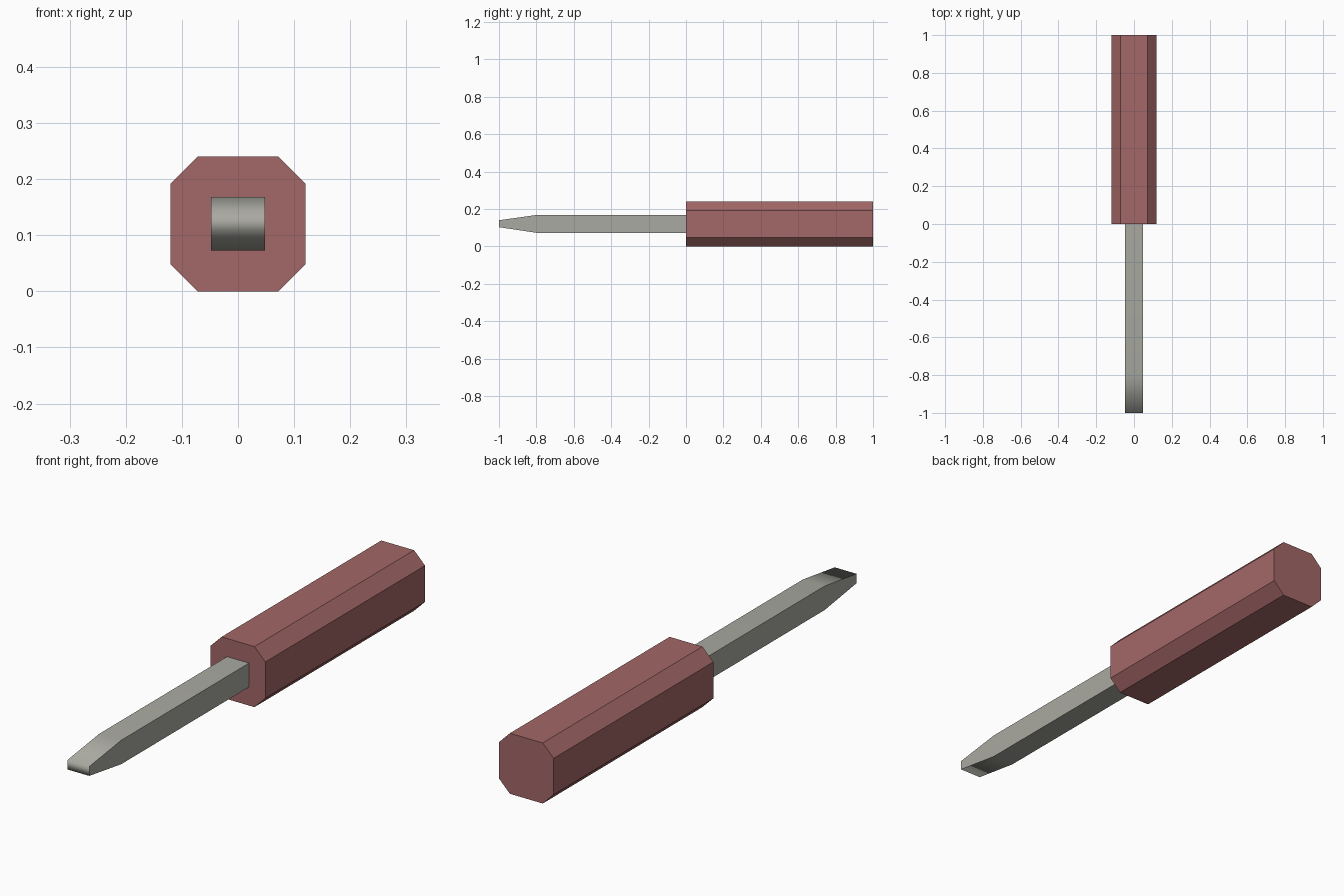
import bpy, bmesh

if "Cube" in bpy.data.objects:
    bpy.data.objects.remove(bpy.data.objects["Cube"])

def material(name, rgb):
    m = bpy.data.materials.new(name)
    m.diffuse_color = (*rgb, 1)
    m.use_nodes = True
    m.node_tree.nodes["Principled BSDF"].inputs["Base Color"].default_value = m.diffuse_color
    return m

def extrude_profile(name, points, offset, mat, smooth=False):
    """Closed prism: profile polygon swept by offset; smooth rounds the rim only."""
    bm = bmesh.new()
    cap = bm.faces.new([bm.verts.new(p) for p in points])
    res = bmesh.ops.extrude_face_region(bm, geom=[cap], use_keep_orig=True)
    moved = [v for v in res["geom"] if isinstance(v, bmesh.types.BMVert)]
    bmesh.ops.translate(bm, verts=moved, vec=offset)
    bmesh.ops.recalc_face_normals(bm, faces=bm.faces)
    if smooth:
        for f in bm.faces:
            f.smooth = True
        for f in bm.faces:
            if abs(f.normal.x) > 0.9:          # crisp border of the side faces
                for e in f.edges:
                    e.smooth = False
        for e in bm.edges:                     # crisp edges at the handle end
            if all(v.co.y > -0.1 for v in e.verts):
                e.smooth = False
    me = bpy.data.meshes.new(name)
    bm.to_mesh(me)
    bm.free()
    me.materials.append(mat)
    ob = bpy.data.objects.new(name, me)
    bpy.context.collection.objects.link(ob)
    return ob

red = material("dull red", (0.37, 0.136, 0.136))
steel = material("grey steel", (0.40, 0.40, 0.36))

# Handle: chamfered square bar
r, c, zc = 0.12, 0.072, 0.12
octagon = [(c, -r), (r, -c), (r, c), (c, r), (-c, r), (-r, c), (-r, -c), (-c, -r)]
extrude_profile("handle", [(x, 0, zc + z) for x, z in octagon], (0, 1, 0), red)

# Blade: square shaft with a wedge tip, side profile swept across x
w = 0.048
side = [(0.0, 0.073), (0.0, 0.168), (-0.8, 0.168), (-1.0, 0.14), (-1.0, 0.103), (-0.8, 0.073)]
extrude_profile("blade", [(-w, y, z) for y, z in side], (2 * w, 0, 0), steel, smooth=True)
